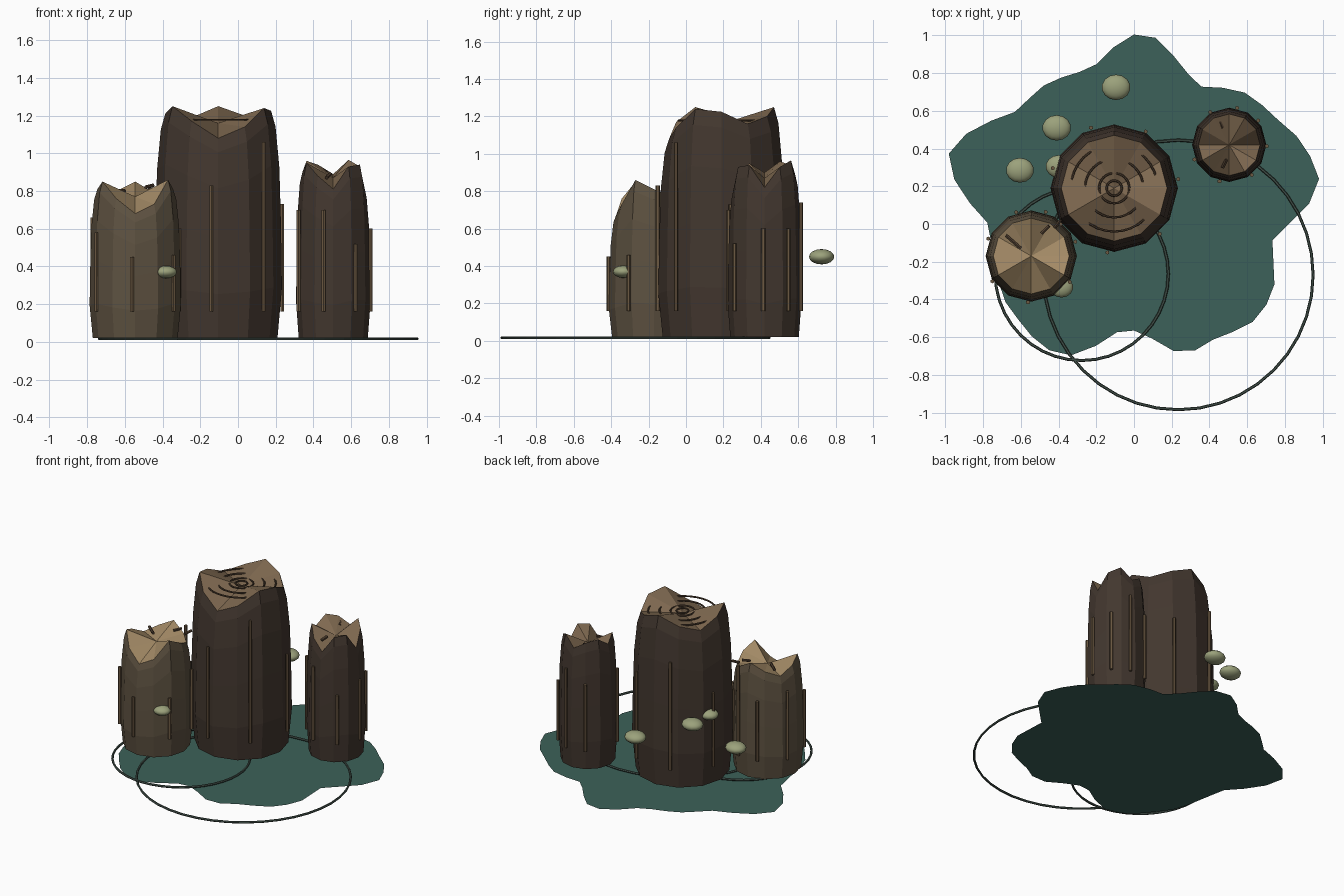
import bpy, bmesh
from math import sin, cos, radians, pi
from mathutils import Vector

if "Cube" in bpy.data.objects:
    bpy.data.objects.remove(bpy.data.objects["Cube"])


def material(name, rgb):
    m = bpy.data.materials.new(name)
    m.diffuse_color = (*rgb, 1)
    m.use_nodes = True
    m.node_tree.nodes["Principled BSDF"].inputs["Base Color"].default_value = m.diffuse_color
    return m


WATER = material("water", (0.045, 0.12, 0.10))
RIPPLE = material("ripple", (0.06, 0.09, 0.075))
BARK = material("bark", (0.055, 0.038, 0.028))
BARK_PALE = material("pale_bark", (0.11, 0.083, 0.052))
WOOD = material("cut_wood", (0.21, 0.14, 0.08))
WOOD_PALE = material("pale_wood", (0.36, 0.25, 0.13))
RIDGE = material("ridge", (0.15, 0.10, 0.055))
CRACK = material("crack", (0.08, 0.05, 0.03))
PAD = material("fungus", (0.33, 0.36, 0.20))


def mesh_object(name, verts, faces, mats):
    me = bpy.data.meshes.new(name)
    me.from_pydata(verts, [], faces)
    for m in mats:
        me.materials.append(m)
    ob = bpy.data.objects.new(name, me)
    bpy.context.collection.objects.link(ob)
    return ob


def rod(name, a, b, r, mat):
    a, b = Vector(a), Vector(b)
    bpy.ops.mesh.primitive_cylinder_add(vertices=6, radius=r, depth=(b - a).length,
                                        location=(a + b) / 2)
    ob = bpy.context.object
    ob.rotation_euler = (b - a).to_track_quat('Z', 'Y').to_euler()
    ob.name = name
    ob.data.materials.append(mat)


def ring(name, loc, R, r, mat, seg=40):
    bpy.ops.mesh.primitive_torus_add(location=loc, major_radius=R, minor_radius=r,
                                     major_segments=seg, minor_segments=6)
    bpy.context.object.name = name
    bpy.context.object.data.materials.append(mat)


def stump(name, cx, cy, r, rim, centre_z, mats, ridges):
    n = len(rim)
    # bulging bark wall: (share of rim height, share of radius)
    levels = [(0, .93), (.22, 1), (.5, .985), (.75, .96), (.93, .9), (1, .83)]
    verts, faces = [], []
    for t, k in levels:
        for i, h in enumerate(rim):
            a = 2 * pi * i / n
            verts.append((cx + r * k * cos(a), cy + r * k * sin(a), .02 + t * (h - .02)))
    for j in range(len(levels) - 1):
        for i in range(n):
            p, q = j * n + i, j * n + (i + 1) % n
            faces.append((p, q, q + n, p + n))
    faces.append(tuple(reversed(range(n))))
    wall = len(faces)
    # jagged broken top as a fan
    verts.append((cx, cy, centre_z))
    top = (len(levels) - 1) * n
    for i in range(n):
        faces.append((top + i, top + (i + 1) % n, len(verts) - 1))
    ob = mesh_object(name, verts, faces, mats)
    for p in ob.data.polygons:
        p.material_index = int(p.index >= wall)
    # upright bark ridges
    for deg, h in ridges:
        a = radians(deg)
        x, y = cx + r * 1.015 * cos(a), cy + r * 1.015 * sin(a)
        rod(name + "_ridge", (x, y, .16), (x, y, h), .011, RIDGE)


# water sheet: wavy outline, one radius every 7.5 degrees
outline = [.93, .99, .967, .933, .883, .856, .83, .772, .714, .745, .81, .885,
           .895, .834, .764, .754, .77, .787, .786, .796, .875, .963, 1.017, .961,
           .87, .785, .785, .80, .83, .86, .87, .89, .90, .873, .783, .69,
           .675, .723, .811, .845, .836, .86, .89, .885, .86, .80, .76, .83]
pts = [(r * cos(radians(7.5 * i)), .11 + r * sin(radians(7.5 * i)), 0)
       for i, r in enumerate(outline)]
mesh_object("water", pts, [tuple(range(len(pts)))], [WATER])

# ripples
ring("large_ripple", (.235, -.27, .017), .715, .008, RIPPLE)
ring("small_ripple", (-.277, -.265, .017), .459, .008, RIPPLE)

# stumps
stump("main_stump", -.105, .19, .338,
      [1.225, 1.16, 1.20, 1.25, 1.19, 1.15, 1.21, 1.25, 1.17, 1.08, 1.14, 1.24],
      1.16, [BARK, WOOD],
      [(8, .73), (61, .8), (111, .95), (162, .7), (214, .6), (264, .83), (315, 1.06)])
stump("left_stump", -.545, -.17, .242,
      [.81, .77, .79, .85, .80, .76, .81, .85, .76, .68, .73, .86],
      .77, [BARK_PALE, WOOD_PALE],
      [(18, .6), (72, .82), (109, .6), (158, .66), (213, .58), (266, .45), (326, .46)])
stump("right_stump", .505, .42, .197,
      [.82, .93, .965, .89, .94, .96, .90, .95, .88, .81, .93, .94],
      .87, [BARK, WOOD],
      [(203, .7), (255, .7), (307, .52), (358, .6), (40, .6), (78, .74), (120, .65)])

# growth rings on the main stump
for R in (.04, .08, .155, .23):
    ring("growth_ring", (-.105, .19, 1.178), R, .006, CRACK, 32)

# small cracks on the broken tops
for a, b in [((-.68, -.06, .80), (-.60, -.13, .80)), ((-.49, -.05, .82), (-.45, -.01, .83)),
             ((-.42, -.02, .80), (-.39, .02, .82)), ((.45, .55, .91), (.47, .51, .90)),
             ((.47, .30, .87), (.49, .34, .89)), ((-.02, .33, 1.17), (.00, .36, 1.175)),
             ((.03, .33, 1.165), (.06, .35, 1.165))]:
    rod("crack", a, b, .01, CRACK)

# shelf fungus
for x, y, z, r in [(-.095, .725, .45, .076), (-.41, .51, .545, .076), (-.605, .285, .34, .074),
                   (-.40, .305, .54, .068), (-.385, -.335, .37, .062)]:
    bpy.ops.mesh.primitive_uv_sphere_add(segments=14, ring_count=8, location=(x, y, z))
    ob = bpy.context.object
    ob.name = "fungus"
    ob.scale = (r, r * .89, r * .54)
    ob.data.materials.append(PAD)
    bpy.ops.object.shade_smooth()
